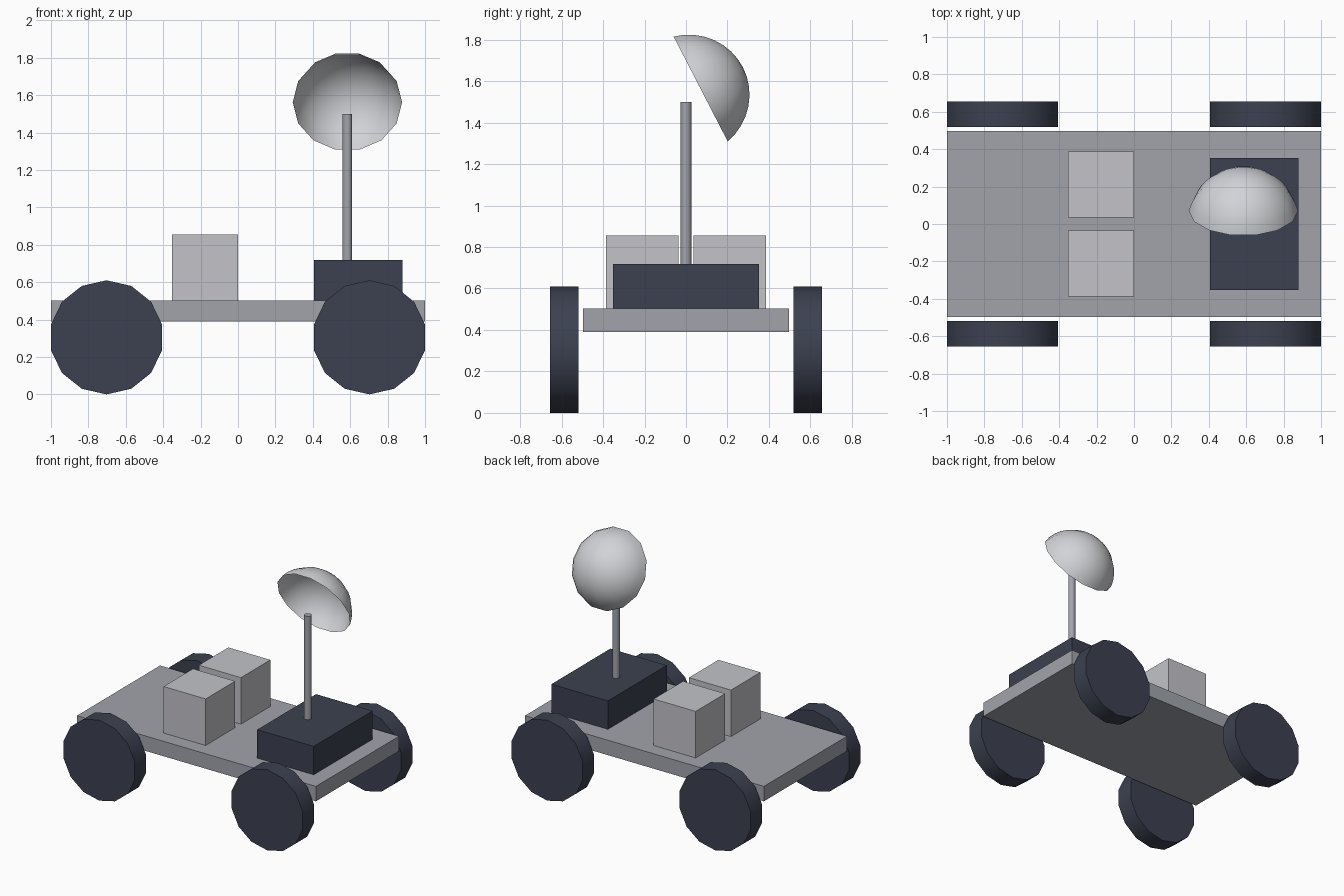
import bpy
import bmesh
import math
from mathutils import Vector, Matrix

default = bpy.data.objects.get("Cube")
if default:
    bpy.data.objects.remove(default, do_unlink=True)


def material(name, rgb):
    """Flat colour given as 0-255 display values, stored as linear."""
    lin = [(c / 255 / 12.92) if c < 11 else ((c / 255 + 0.055) / 1.055) ** 2.4 for c in rgb]
    mat = bpy.data.materials.new(name)
    mat.use_nodes = True
    mat.diffuse_color = (*lin, 1)
    mat.node_tree.nodes["Principled BSDF"].inputs["Base Color"].default_value = (*lin, 1)
    return mat


grey = material("mid_grey", (161, 164, 171))
light = material("light_grey", (195, 196, 201))
pale = material("pale_grey", (210, 211, 215))
dark = material("dark_slate", (60, 65, 80))


def finish(name, bm, mat, smooth_angle=None):
    mesh = bpy.data.meshes.new(name)
    bm.to_mesh(mesh)
    bm.free()
    mesh.materials.append(mat)
    obj = bpy.data.objects.new(name, mesh)
    bpy.context.collection.objects.link(obj)
    if smooth_angle:
        bpy.ops.object.select_all(action="DESELECT")
        obj.select_set(True)
        bpy.context.view_layer.objects.active = obj
        bpy.ops.object.shade_smooth_by_angle(angle=math.radians(smooth_angle))
    return obj


def box(name, low, high, mat):
    low, high = Vector(low), Vector(high)
    bm = bmesh.new()
    bmesh.ops.create_cube(bm, size=1)
    bmesh.ops.scale(bm, vec=high - low, verts=bm.verts)
    bmesh.ops.translate(bm, vec=(low + high) / 2, verts=bm.verts)
    return finish(name, bm, mat)


def lathe(name, profile, sides, centre, x_axis, z_axis, mat, smooth_angle, capped=True):
    """Turn (radius, height) points about z_axis; a zero radius makes a pole."""
    x, z = Vector(x_axis).normalized(), Vector(z_axis).normalized()
    frame = Matrix((x, z.cross(x), z)).transposed()
    bm = bmesh.new()
    rings = []
    for r, h in profile:
        count = sides if r > 1e-6 else 1
        angles = [math.tau * k / sides for k in range(count)]
        rings.append([bm.verts.new(Vector(centre) + frame @ Vector((r * math.cos(a), r * math.sin(a), h)))
                      for a in angles])
    for a, b in zip(rings, rings[1:]):
        for k in range(sides):
            n = (k + 1) % sides
            if len(b) == 1:
                bm.faces.new((a[k], a[n], b[0]))
            else:
                bm.faces.new((a[k], a[n], b[n], b[k]))
    if capped:
        bm.faces.new(rings[0][::-1])
        bm.faces.new(rings[-1])
    return finish(name, bm, mat, smooth_angle)


# Chassis deck
DECK_TOP = 0.503
box("deck", (-1, -0.497, 0.39), (1, 0.497, DECK_TOP), grey)

# Pair of cargo cubes and the instrument box
for side, y in (("right", -0.211), ("left", 0.211)):
    box("cargo_cube_" + side, (-0.352, y - 0.176, DECK_TOP), (0, y + 0.176, DECK_TOP + 0.352), light)
box("instrument_box", (0.407, -0.352, DECK_TOP), (0.88, 0.352, 0.718), dark)

# Four wheels
WHEEL_R = 0.305
for end, x in (("rear", -0.703), ("front", 0.703)):
    for side, y in (("right", -0.587), ("left", 0.587)):
        lathe(f"wheel_{end}_{side}", [(WHEEL_R, -0.068), (WHEEL_R, 0.068)], 14,
              (x, y, WHEEL_R), (0, 0, 1), (0, 1, 0), dark, 30)

# Antenna mast
MAST_X = 0.585
lathe("mast", [(0.0265, 0.718), (0.0265, 1.5)], 10, (MAST_X, 0, 0), (0, 1, 0), (0, 0, 1), grey, 40)

# Dish: a thin open spherical cap, tilted back
DISH_R, RIM_ANGLE, RINGS = 0.301, math.radians(76.2), 8
arc = [RIM_ANGLE * (1 - i / RINGS) for i in range(RINGS + 1)]
lathe("dish", [(DISH_R * math.sin(a), DISH_R * math.cos(a)) for a in arc], 14,
      (MAST_X, 0.007, 1.529), (1, 0, 0), (0, 0.889, 0.459), pale, 40, capped=False)
